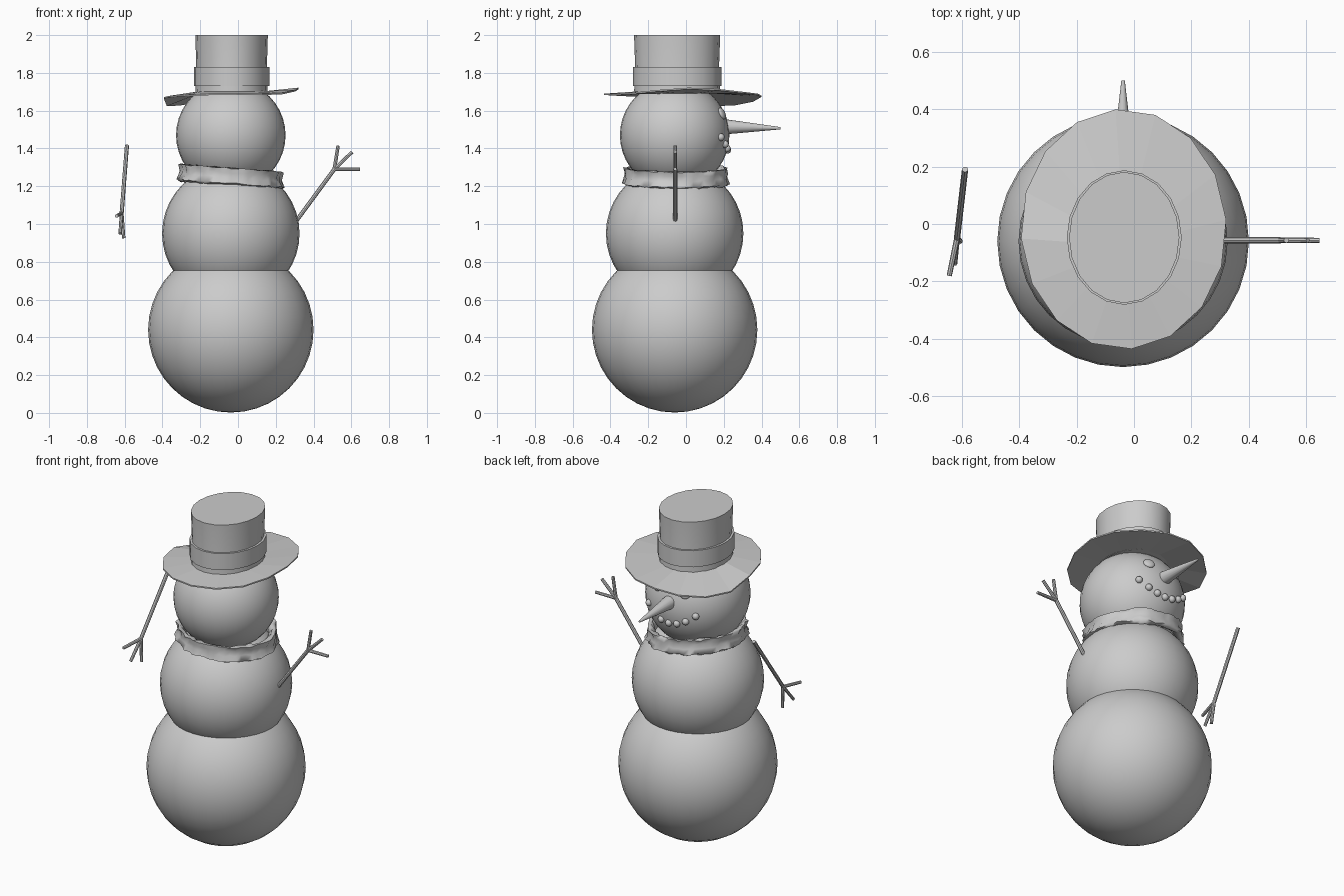
import bpy, bmesh, math, random
from mathutils import Vector

if "Cube" in bpy.data.objects:
    bpy.data.objects.remove(bpy.data.objects["Cube"])

random.seed(4)
CX, CY = -0.038, -0.06      # axis of the snow body


def finish(name, bm, smooth=True, angle=40):
    bmesh.ops.recalc_face_normals(bm, faces=bm.faces)
    me = bpy.data.meshes.new(name)
    bm.to_mesh(me)
    bm.free()
    ob = bpy.data.objects.new(name, me)
    bpy.context.collection.objects.link(ob)
    if smooth:
        bpy.ops.object.select_all(action='DESELECT')
        ob.select_set(True)
        bpy.context.view_layer.objects.active = ob
        bpy.ops.object.shade_smooth_by_angle(angle=math.radians(angle))
    return ob


def ball(name, loc, r, seg=32, rings=20, scale=(1, 1, 1), direction=None):
    bm = bmesh.new()
    bmesh.ops.create_uvsphere(bm, u_segments=seg, v_segments=rings, radius=r)
    ob = finish(name, bm)
    ob.location, ob.scale = loc, scale
    if direction:
        ob.rotation_euler = Vector(direction).to_track_quat('Z', 'Y').to_euler()
    return ob


def loft(bm, rings, closed=False, caps=False):
    rows = [[bm.verts.new(p) for p in ring] for ring in rings]
    n = len(rows[0])
    for a, b in zip(rows, rows[1:] + (rows[:1] if closed else [])):
        for i in range(n):
            j = (i + 1) % n
            bm.faces.new((a[i], a[j], b[j], b[i]))
    if caps:
        bm.faces.new(rows[0])
        bm.faces.new(rows[-1])


def rod(bm, p, q, r1, r2, sides=8):
    p, q = Vector(p), Vector(q)
    rot = (q - p).to_track_quat('Z', 'Y')
    circle = [Vector((math.cos(t), math.sin(t), 0))
              for t in (i * math.tau / sides for i in range(sides))]
    loft(bm, [[c + rot @ (v * r) for v in circle] for c, r in ((p, r1), (q, r2))], caps=True)


def ellipse(rx, ry, z, n=20):
    return [(-0.034 + rx * math.cos(i * math.tau / n),
             -0.047 + ry * math.sin(i * math.tau / n), z) for i in range(n)]


# Snow body
for name, z, r in (("bottom_ball", 0.44, 0.438), ("middle_ball", 0.95, 0.364), ("head", 1.47, 0.29)):
    ball(name, (CX, CY, z), r)


def on_head(dx, z):
    dz = z - 1.47
    return Vector((dx, math.sqrt(0.29 ** 2 - dx * dx - dz * dz), dz))


# Face looks toward +y: eyes, mouth pebbles, carrot nose
head = Vector((CX, CY, 1.47))
for side in (-1, 1):
    d = on_head(side * 0.09, 1.585)
    ball("eye", head + d, 0.033, 16, 10, (1, 1, 0.45), d)
for i in range(-3, 4):
    d = on_head(i * 0.052, 1.392 + 0.0075 * i * i)
    ball("mouth_pebble", head + d, 0.02, 12, 8)
bm = bmesh.new()
rod(bm, (CX, 0.19, 1.515), (CX, 0.5, 1.507), 0.042, 0.006, 16)
finish("nose", bm)

# Crumpled scarf ring, tilted lower toward +x
profile = [(0.262, 1.205), (0.282, 1.215), (0.272, 1.245), (0.268, 1.27), (0.275, 1.295),
           (0.255, 1.297), (0.235, 1.27), (0.23, 1.225)]
rings = []
for i in range(56):
    t = i * math.tau / 56
    ring = []
    for r, z in profile:
        r += random.uniform(-0.009, 0.009)
        x = r * math.cos(t)
        ring.append((CX + x, -0.052 + r * math.sin(t), z - 0.075 * x + random.uniform(-0.004, 0.004)))
    rings.append(ring)
bm = bmesh.new()
loft(bm, rings, closed=True)
finish("scarf", bm, angle=70)

# Hat crown and band
bm = bmesh.new()
loft(bm, [ellipse(0.192, 0.228, 1.69), ellipse(0.187, 0.222, 1.83), ellipse(0.192, 0.228, 2.0)], caps=True)
finish("hat_crown", bm)
bm = bmesh.new()
loft(bm, [ellipse(0.190, 0.225, 1.73), ellipse(0.2, 0.234, 1.73),
          ellipse(0.2, 0.234, 1.83), ellipse(0.187, 0.222, 1.83)], closed=True)
finish("hat_band", bm)

# Warped brim: rim heights go round from +x
rim_z = [1.722, 1.715, 1.70, 1.69, 1.68, 1.655, 1.635, 1.632,
         1.672, 1.68, 1.685, 1.69, 1.69, 1.69, 1.695, 1.71]
inner, outer = [], []
for i, z in enumerate(rim_z):
    t = (i + 0.2) * math.tau / 16
    c, s = math.cos(t), math.sin(t)
    inner.append((-0.034 + 0.175 * c, -0.047 + 0.21 * s, 1.702))
    outer.append((-0.036 + 0.358 * c, -0.018 + 0.418 * s, z))


def drop(ring, h):
    return [(x, y, z - h) for x, y, z in ring]


bm = bmesh.new()
loft(bm, [inner, outer, drop(outer, 0.008), drop(inner, 0.012)], closed=True)
finish("hat_brim", bm, smooth=False)


# Twig arms: shoulder, wrist, finger tips
def arm(name, shoulder, wrist, tips):
    bm = bmesh.new()
    rod(bm, shoulder, wrist, 0.011, 0.011)
    for tip in tips:
        rod(bm, wrist, tip, 0.01, 0.009)
    finish(name, bm)


arm("right_arm", (0.256, -0.057, 0.945), (0.51, -0.057, 1.29),
    [(0.53, -0.057, 1.415), (0.605, -0.057, 1.382), (0.645, -0.057, 1.29)])
arm("left_arm", (-0.588, 0.19, 1.415), (-0.616, -0.05, 1.057),
    [(-0.643, -0.18, 1.042), (-0.624, -0.138, 0.95), (-0.605, -0.06, 0.925)])
